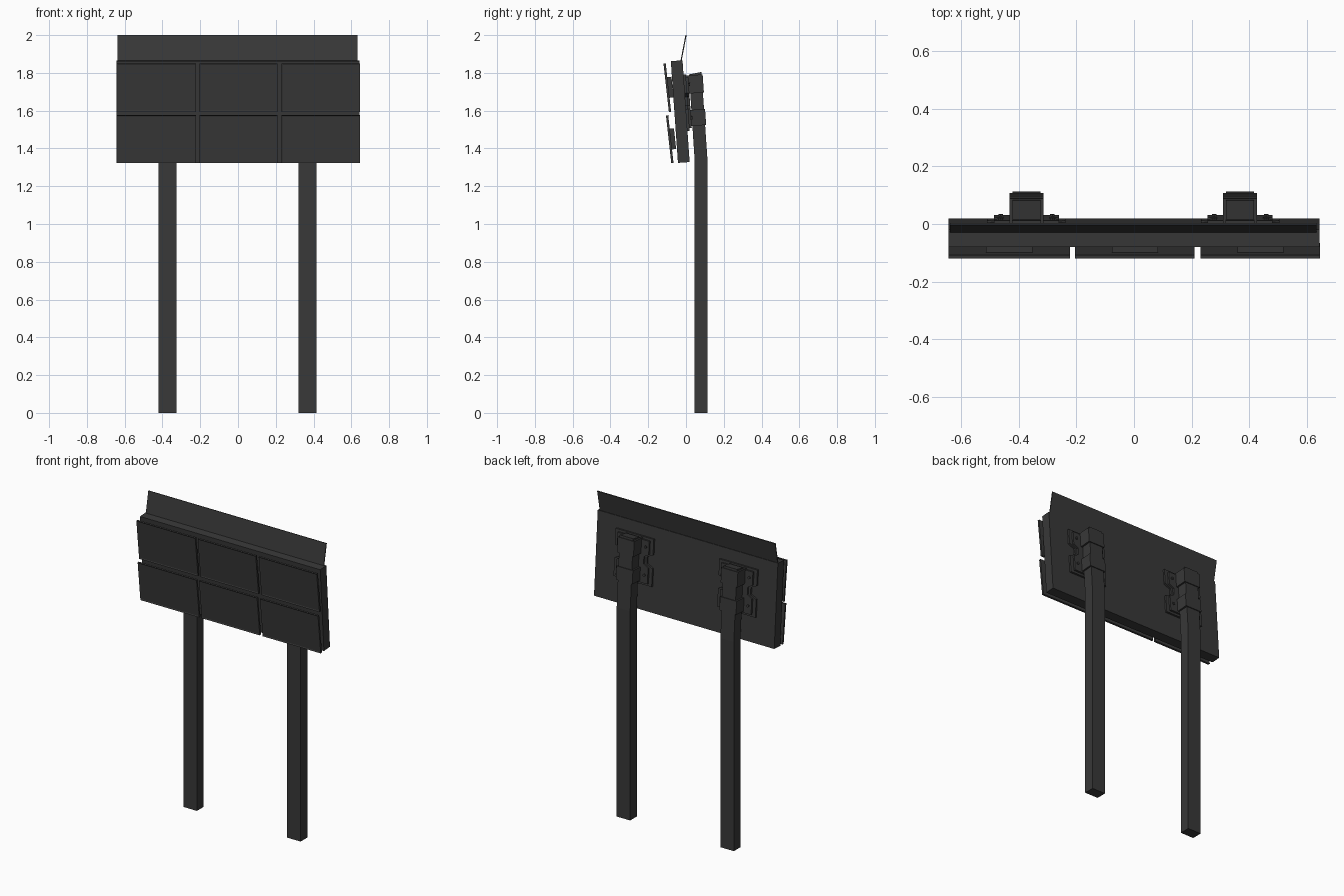
import bpy, bmesh, math
from mathutils import Matrix, Vector

if "Cube" in bpy.data.objects:
    bpy.data.objects.remove(bpy.data.objects["Cube"])

dark = bpy.data.materials.new("dark_grey")
dark.diffuse_color = (0.04, 0.04, 0.04, 1)
dark.use_nodes = True
dark.node_tree.nodes["Principled BSDF"].inputs["Base Color"].default_value = dark.diffuse_color


def finish(bm, name, loc=(0, 0, 0), tilt=0):
    bmesh.ops.recalc_face_normals(bm, faces=bm.faces)
    me = bpy.data.meshes.new(name)
    bm.to_mesh(me)
    bm.free()
    me.materials.append(dark)
    ob = bpy.data.objects.new(name, me)
    ob.matrix_world = Matrix.Translation(loc) @ Matrix.Rotation(tilt, 4, 'X')
    bpy.context.collection.objects.link(ob)
    return ob


def box_mesh(size, centre=(0, 0, 0)):
    bm = bmesh.new()
    bmesh.ops.create_cube(bm, size=1)
    bmesh.ops.scale(bm, vec=size, verts=bm.verts)
    bmesh.ops.translate(bm, vec=centre, verts=bm.verts)
    return bm


def prism(points, direction):
    bm = bmesh.new()
    f = bm.faces.new([bm.verts.new(p) for p in points])
    out = bmesh.ops.extrude_face_region(bm, geom=[f])
    moved = [g for g in out["geom"] if isinstance(g, bmesh.types.BMVert)]
    bmesh.ops.translate(bm, vec=direction, verts=moved)
    if not f.is_valid or len([x for x in bm.faces if x.is_valid]) < len(points) + 2:
        bm.faces.new(list(bm.verts)[:len(points)])
    return bm


# Tilted cabinet and the thin hood sheet above it
LEAN = 0.07
BOARD = (0, -0.0305, 1.595)
finish(box_mesh((1.286, 0.062, 0.54)), "cabinet", BOARD, LEAN)
finish(box_mesh((1.27, 0.006, 0.138)), "top_hood", (-0.003, -0.013, 1.932), -0.19)

# Six screens, each with a recessed face and a rear mount
for y, z, h in ((-0.099, 1.722, 0.258), (-0.086, 1.449, 0.254)):
    for x, w in ((-0.432, 0.42), (0.003, 0.414), (0.438, 0.414)):
        bm = box_mesh((w, 0.012, h))
        front = [f for f in bm.faces if f.calc_center_median().y < -0.005]
        bmesh.ops.inset_region(bm, faces=front, thickness=0.010)
        bmesh.ops.translate(bm, vec=(0, 0.003, 0), verts=front[0].verts)
        finish(bm, "screen", (x, y, z), 0.11)
        finish(box_mesh((0.16, 0.022, 0.11), (0, 0.017, 0)), "screen_mount", (x, y, z), 0.11)


def h_plate(w, waist, top, bottom, y):
    # H-shaped outline with two pairs of ears
    half = [(w, top), (w, 0.095), (waist, 0.075), (waist, 0.03), (w, 0.01), (w, bottom)]
    pts = half + [(-x, z) for x, z in reversed(half)]
    return [(x, y, z) for x, z in pts]


for cx in (-0.3725, 0.3675):
    # Bent square post
    profile = [(0.045, 0), (0.113, 0), (0.113, 1.35), (0.082, 1.805), (0.016, 1.792), (0.045, 1.35)]
    finish(prism([(-0.048, y, z) for y, z in profile], (0.096, 0, 0)), "post", (cx, 0, 0))
    # Layered bracket plate on the cabinet back
    origin = Vector(BOARD) + Vector((cx, 0, 0))
    finish(prism(h_plate(0.136, 0.095, 0.195, -0.105, 0.031), (0, 0.012, 0)),
           "bracket_plate", origin, LEAN)
    finish(prism(h_plate(0.113, 0.08, 0.18, -0.09, 0.043), (0, 0.012, 0)),
           "bracket_inner_plate", origin, LEAN)
    # Two U-shaped straps round the post
    u = [(-0.059, 0.043), (-0.059, 0.132), (0.059, 0.132), (0.059, 0.043),
         (0.048, 0.043), (0.048, 0.124), (-0.048, 0.124), (-0.048, 0.043)]
    for z0, z1 in ((0.092, 0.188), (-0.08, 0.005)):
        finish(prism([(x, y, z0) for x, y in u], (0, 0, z1 - z0)), "post_strap", origin, LEAN)
        # Bolts on the ears
        for s in (-1, 1):
            bm = bmesh.new()
            bmesh.ops.create_cone(bm, cap_ends=True, segments=6, radius1=0.009, radius2=0.009,
                                  depth=0.008, matrix=Matrix.Translation((s * 0.09, 0.058, (z0 + z1) / 2))
                                  @ Matrix.Rotation(math.pi / 2, 4, 'X'))
            finish(bm, "bracket_bolt", origin, LEAN)
